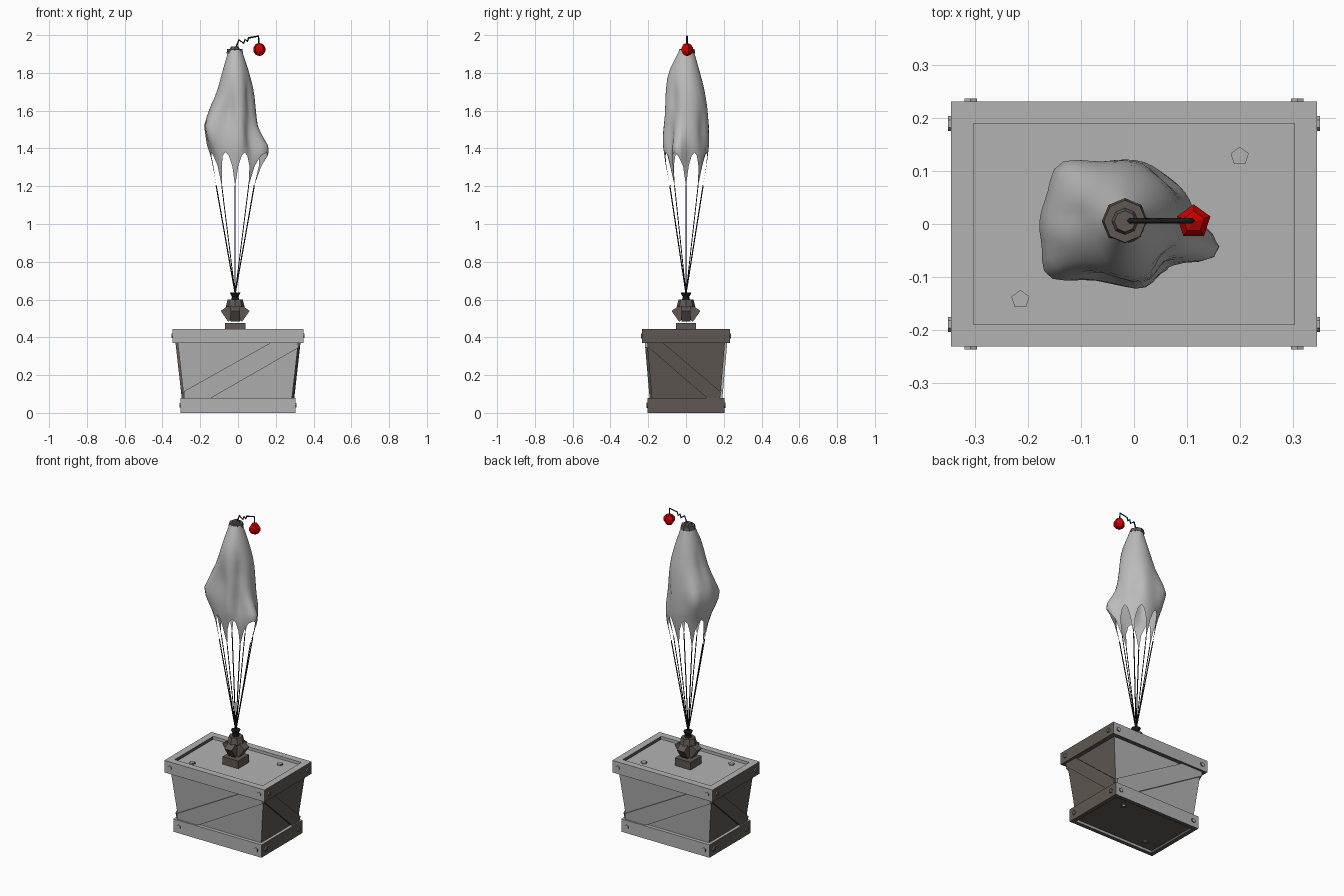
import bpy, bmesh, math
from mathutils import Vector, Matrix

old = bpy.data.objects.get("Cube")
if old:
    bpy.data.objects.remove(old)


def material(name, r, g, b):
    m = bpy.data.materials.new(name)
    m.use_nodes = True
    m.diffuse_color = (r, g, b, 1)
    m.node_tree.nodes["Principled BSDF"].inputs["Base Color"].default_value = (r, g, b, 1)
    return m


GREY = material("pale crate grey", 0.45, 0.45, 0.45)
BROWN = material("dark brown", 0.115, 0.097, 0.085)
CLOTH = material("canopy grey", 0.5, 0.5, 0.5)
BLACK = material("rope black", 0.012, 0.012, 0.012)
RED = material("ball red", 0.6, 0.0, 0.0)
AXIS = Vector((-0.015, 0, 0))


def finish(name, bm, mats, by_direction=False):
    bmesh.ops.recalc_face_normals(bm, faces=bm.faces)
    if by_direction:  # ends and undersides are dark
        for f in bm.faces:
            f.material_index = int(abs(f.normal.x) > 0.7 or f.normal.z < -0.7)
    me = bpy.data.meshes.new(name)
    bm.to_mesh(me)
    bm.free()
    for m in mats:
        me.materials.append(m)
    ob = bpy.data.objects.new(name, me)
    bpy.context.collection.objects.link(ob)
    return ob


def add_box(bm, centre, size, rot=Matrix()):
    mat = Matrix.Translation(centre) @ rot @ Matrix.Diagonal((*size, 1))
    bmesh.ops.create_cube(bm, size=1, matrix=mat)


def add_drum(bm, centre, r1, r2, depth, sides, rot=Matrix()):
    bmesh.ops.create_cone(bm, cap_ends=True, segments=sides, radius1=r1, radius2=r2,
                          depth=depth, matrix=Matrix.Translation(centre) @ rot)


# Crate body: tapered core
LOW, HIGH = 0.07, 0.38


def half(axis, z):
    t = (z - LOW) / (HIGH - LOW)
    return (0.285 + 0.035 * t) if axis == "x" else (0.18 + 0.027 * t)


bm = bmesh.new()
rings = [[bm.verts.new((sx * half("x", z), sy * half("y", z), z))
          for sx, sy in ((-1, -1), (1, -1), (1, 1), (-1, 1))] for z in (LOW, HIGH)]
for i in range(4):
    j = (i + 1) % 4
    bm.faces.new((rings[0][i], rings[0][j], rings[1][j], rings[1][i]))
finish("crate_body", bm, [GREY, BROWN], True)


# Diagonal planks, one per side
def plank(name, axis, outline, turn, mat):
    bm = bmesh.new()
    layers = []
    for out in (-0.003, 0.012):
        pts = []
        for u, z in outline:
            p = (u, -half("y", z) - out, z) if axis == "y" else (half("x", z) + out, u, z)
            pts.append(bm.verts.new((turn * p[0], turn * p[1], z)))
        layers.append(pts)
        bm.faces.new(pts)
    n = len(outline)
    for i in range(n):
        j = (i + 1) % n
        bm.faces.new((layers[0][i], layers[0][j], layers[1][j], layers[1][i]))
    finish(name, bm, [mat])


LONG = [(-.285, .08), (-.14, .08), (.32, .345), (.318, .37), (.17, .37), (-.285, .115)]
SHORT = [(-.205, .37), (-.12, .37), (.185, .11), (.18, .08), (.11, .08), (-.203, .35)]
plank("front_plank", "y", LONG, 1, GREY)
plank("back_plank", "y", LONG, -1, GREY)
plank("left_plank", "x", SHORT, 1, BROWN)
plank("right_plank", "x", SHORT, -1, BROWN)


# Rim frames with bolts at each board end
def frame(name, hx, hy, z0, z1, width):
    zc, h = (z0 + z1) / 2, z1 - z0
    bm = bmesh.new()
    for s in (-1, 1):
        add_box(bm, (0, s * (hy - width / 2), zc), (2 * hx, width, h))
        add_box(bm, (s * (hx - width / 2), 0, zc), (width, 2 * (hy - width), h))
    finish(name, bm, [GREY, BROWN], True)
    bm = bmesh.new()
    for s in (-1, 1):
        for t in (-1, 1):
            add_drum(bm, (t * (hx - 0.037), s * hy, zc), .014, .014, .012, 6,
                     Matrix.Rotation(math.pi / 2, 4, "X"))
            add_drum(bm, (s * hx, t * (hy - 0.042), zc), .014, .014, .012, 6,
                     Matrix.Rotation(math.pi / 2, 4, "Y"))
    finish(name + "_bolts", bm, [GREY, BROWN], True)


frame("top_frame", 0.346, 0.232, 0.37, 0.445, 0.042)
frame("bottom_frame", 0.304, 0.203, 0, 0.08, 0.025)

# Sunken lid, floor and lid bolts
for name, size, z in (("lid", (.62, .41, .05), .402), ("floor", (.57, .37, .05), .04)):
    bm = bmesh.new()
    add_box(bm, (0, 0, z), size)
    finish(name, bm, [GREY, BROWN], True)
bm = bmesh.new()
for x, y in ((0.2, 0.128), (-0.215, -0.143)):
    add_drum(bm, (x, y, 0.43), 0.018, 0.018, 0.012, 5)
    add_drum(bm, (x * .85, y * .85, 0.013), 0.016, 0.016, 0.01, 5)
finish("lid_bolts", bm, [GREY, BROWN], True)

# Rope anchor: block, four tilted lugs and a collar
bm = bmesh.new()
add_box(bm, AXIS + Vector((0, 0, .45)), (.108, .108, .05))
for k in range(4):
    rot = Matrix.Rotation(k * math.pi / 2, 4, "Z")
    spot = AXIS + rot @ Vector((.034, 0, .527))
    add_box(bm, spot, (.055, .05, .07), rot @ Matrix.Rotation(math.radians(35), 4, "Y"))
add_drum(bm, AXIS + Vector((0, 0, .58)), .05, .04, .04, 8)
finish("rope_anchor", bm, [BROWN])
bm = bmesh.new()
add_drum(bm, AXIS + Vector((0, 0, .607)), .022, .016, .02, 8)
add_drum(bm, AXIS + Vector((0, 0, .626)), .018, .028, .022, 8)
finish("rope_knot", bm, [BLACK])

# Canopy: half widths by height (z, -x, +x, -y, +y)
PROFILE = [(1.92, -.05, .02, -.035, .04), (1.8, -.085, .06, -.095, .075),
           (1.7, -.115, .085, -.11, .1), (1.6, -.16, .095, -.115, .115),
           (1.52, -.18, .102, -.115, .12), (1.42, -.165, .115, -.115, .122),
           (1.33, -.135, .115, -.11, .112), (1.2, -.115, .085, -.085, .09)]
# Fabric creases (angle, height, reach)
FOLDS = [(-18, 1.39, .055), (-138, 1.5, .035), (130, 1.52, .03), (-75, 1.45, .012),
         (-105, 1.6, -.025), (50, 1.5, -.015), (-40, 1.65, -.02), (170, 1.66, -.012),
         (-50, 1.47, -.02)]


def canopy_point(a, z):
    for lo, hi in zip(PROFILE, PROFILE[1:]):
        if z >= hi[0]:
            break
    t = (z - lo[0]) / (hi[0] - lo[0])
    x0, x1, y0, y1 = [p + (q - p) * t for p, q in zip(lo[1:], hi[1:])]
    c, s = math.cos(a), math.sin(a)
    cx = AXIS.x
    x = (x1 - cx if c > 0 else cx - x0) * c
    y = (y1 if s > 0 else -y0) * s
    for deg, fz, reach in FOLDS:
        d = math.remainder(a - math.radians(deg), math.tau)
        g = reach * math.exp(-(d / .28) ** 2 - ((z - fz) / .09) ** 2)
        x, y = x + g * c, y + g * s
    return Vector((cx + x, y, z))


SEG, GORES, SKIRT = 48, 8, 1.42
bm = bmesh.new()
columns = []
for i in range(SEG):
    a = math.tau * i / SEG
    hem = 1.2 + 0.18 * abs(math.sin(a * GORES / 2)) ** 0.75
    heights = [1.92 - (1.92 - SKIRT) * k / 10 for k in range(10)]
    heights += [SKIRT - (SKIRT - hem) * k / 4 for k in range(5)]
    columns.append([bm.verts.new(canopy_point(a, z)) for z in heights])
for i, col in enumerate(columns):
    nxt = columns[(i + 1) % SEG]
    for k in range(len(col) - 1):
        bm.faces.new((col[k], col[k + 1], nxt[k + 1], nxt[k]))
canopy = finish("canopy", bm, [CLOTH])
canopy.data.polygons.foreach_set("use_smooth", [True] * len(canopy.data.polygons))


# Ropes and fuse as thin tubes
def tube(name, paths, radius):
    cu = bpy.data.curves.new(name, "CURVE")
    cu.dimensions = "3D"
    cu.bevel_depth = radius
    cu.bevel_resolution = 0
    cu.use_fill_caps = True
    for path in paths:
        sp = cu.splines.new("POLY")
        sp.points.add(len(path) - 1)
        for p, co in zip(sp.points, path):
            p.co = (*co, 1)
    cu.materials.append(BLACK)
    bpy.context.collection.objects.link(bpy.data.objects.new(name, cu))


tips = [canopy_point(math.tau * k / GORES, 1.205) for k in range(GORES)]
tube("ropes", [[AXIS + Vector((0, 0, .63)), p] for p in tips], 0.003)
FUSE = [(-.012, 1.93), (.005, 1.975), (.03, 1.957), (.037, 1.977), (.05, 1.967),
        (.056, 1.985), (.108, 1.995), (.112, 1.94)]
tube("fuse", [[(x, 0.006, z) for x, z in FUSE]], 0.005)

# Canopy cap and hanging ball
bm = bmesh.new()
add_drum(bm, (-.017, .005, 1.915), .044, .04, .024, 8)
add_drum(bm, (-.017, .005, 1.932), .026, .02, .014, 8)
finish("canopy_cap", bm, [BROWN])
bm = bmesh.new()
bmesh.ops.create_uvsphere(bm, u_segments=5, v_segments=5, radius=.035,
                          matrix=Matrix.Translation((.113, .004, 1.924)))
finish("hanging_ball", bm, [RED])
